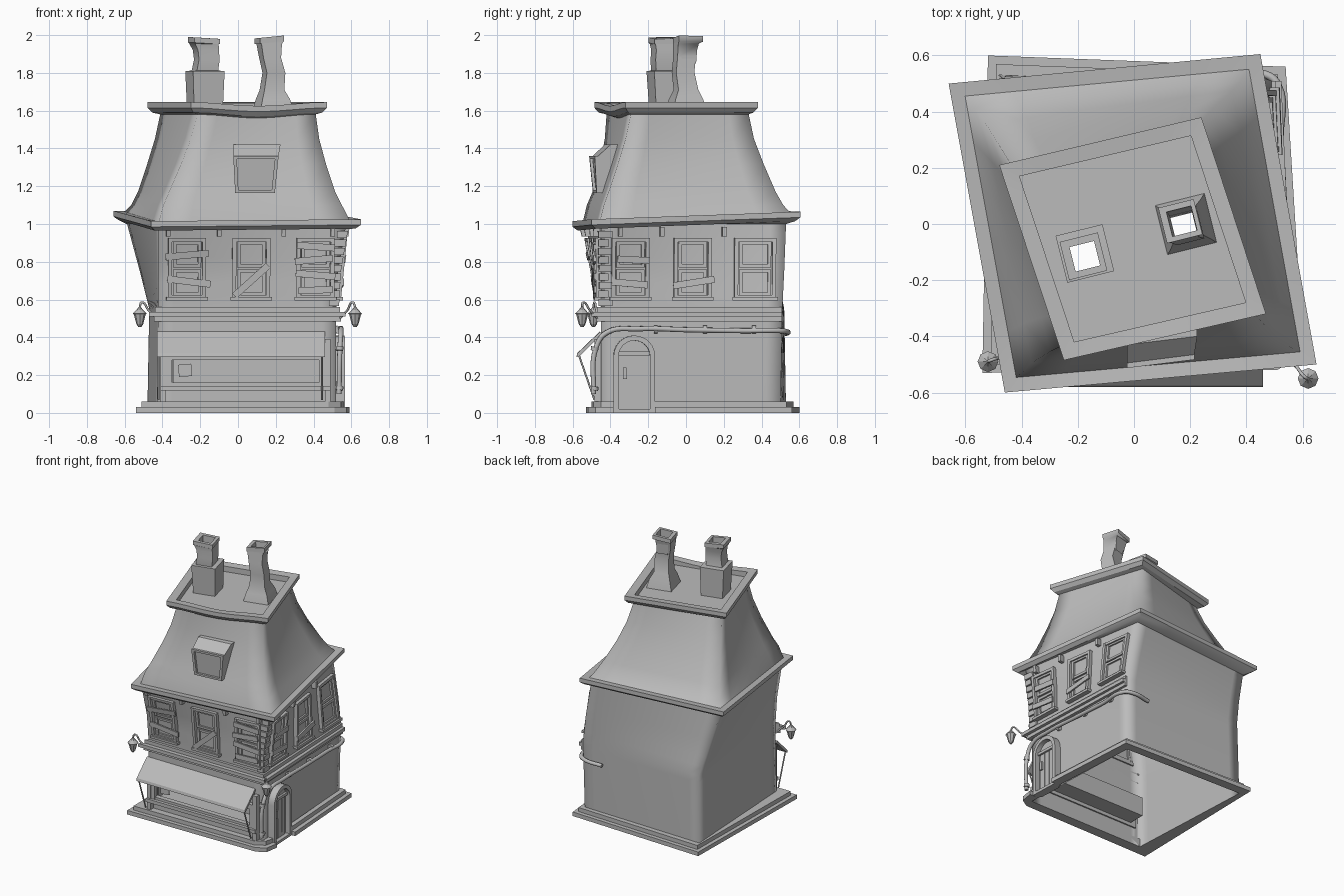
import bpy, bmesh, math
from mathutils import Vector, Matrix

if "Cube" in bpy.data.objects:
    bpy.data.objects.remove(bpy.data.objects["Cube"])

grey = bpy.data.materials.new("plain_grey")
grey.use_nodes = True
grey.diffuse_color = (0.5, 0.5, 0.5, 1)
grey.node_tree.nodes["Principled BSDF"].inputs["Base Color"].default_value = (0.5, 0.5, 0.5, 1)


def make(name, verts, faces, smooth=0, fix=False):
    me = bpy.data.meshes.new(name)
    me.from_pydata([tuple(v) for v in verts], [], faces)
    if fix:
        bm = bmesh.new()
        bm.from_mesh(me)
        bmesh.ops.recalc_face_normals(bm, faces=bm.faces)
        bm.to_mesh(me)
        bm.free()
    me.materials.append(grey)
    if smooth:
        me.shade_smooth()
        me.set_sharp_from_angle(angle=math.radians(smooth))
    ob = bpy.data.objects.new(name, me)
    bpy.context.collection.objects.link(ob)
    return ob


def loft(name, rings, smooth=0, cap=False, skip=None):
    """Skin between closed rings; skip() leaves out faces by their centre."""
    n = len(rings[0])
    verts = [Vector(p) for r in rings for p in r]
    faces = []
    for j in range(len(rings) - 1):
        for i in range(n):
            k = (i + 1) % n
            f = (j * n + i, j * n + k, (j + 1) * n + k, (j + 1) * n + i)
            if not (skip and skip(sum((verts[q] for q in f), Vector()) / 4)):
                faces.append(f)
    if cap:
        faces += [tuple(range(n))[::-1], tuple(range(len(verts) - n, len(verts)))]
    return make(name, verts, faces, smooth)


def ring(quad, z, n=1, sag=0):
    """Quad corners: back left, front left, front right, back right."""
    zs = z if isinstance(z, (list, tuple)) else [z] * 4
    c = [Vector((*p, h)) for p, h in zip(quad, zs)]
    pts = []
    for i in range(4):
        for s in range(n):
            p = c[i].lerp(c[(i + 1) % 4], s / n)
            if i == 1:
                p.z -= sag * math.sin(math.pi * s / n) ** 2
            pts.append(p)
    return pts


def inset(quad, d):
    m = [sum(p[a] for p in quad) / 4 for a in (0, 1)]
    s = 1 - d / 0.56
    return [(m[0] + (p[0] - m[0]) * s, m[1] + (p[1] - m[1]) * s) for p in quad]


def tube(name, pts, r, smooth=True):
    cu = bpy.data.curves.new(name, 'CURVE')
    cu.dimensions = '3D'
    cu.bevel_depth, cu.bevel_resolution, cu.use_fill_caps = r, 2, True
    cu.resolution_u = 6
    sp = cu.splines.new('BEZIER' if smooth else 'POLY')
    seq = sp.bezier_points if smooth else sp.points
    seq.add(len(pts) - 1)
    for b, p in zip(seq, pts):
        if smooth:
            b.co, b.handle_left_type, b.handle_right_type = p, 'AUTO', 'AUTO'
        else:
            b.co = (*p, 1)
    cu.materials.append(grey)
    ob = bpy.data.objects.new(name, cu)
    bpy.context.collection.objects.link(ob)


# Twisted walls, flaring under the eaves
foot = [(-.48, .53), (-.43, -.45), (.52, -.45), (.48, .5)]
waist = [(-.47, .52), (-.42, -.45), (.52, -.45), (.49, .51)]
chest = [(-.52, .48), (-.42, -.47), (.53, -.45), (.46, .52)]
crown = [(-.59, .44), (-.42, -.54), (.575, -.45), (.41, .53)]
levels = [(0, foot), (.55, waist), (.75, chest), (1.01, crown)]


def section(z):
    for (za, a), (zb, b) in zip(levels, levels[1:]):
        if z <= zb:
            break
    t = (z - za) / (zb - za)
    return [Vector(p).lerp(Vector(q), t) for p, q in zip(a, b)]


def on_wall(side, u, z, d=0):
    """Point on the front (u = x) or right (u = y) wall, d outwards."""
    q = section(z)
    a, b, k = (q[1], q[2], 0) if side == 'front' else (q[2], q[3], 1)
    p = a + (b - a) * ((u - a[k]) / (b[k] - a[k]))
    e = (b - a).normalized()
    return Vector((p.x + e.y * d, p.y - e.x * d, z))


def wall_box(name, side, u, z, w, h, d0, d1, roll=0):
    """Box centred at u, z that follows the leaning wall."""
    c, s = math.cos(math.radians(roll)), math.sin(math.radians(roll))
    rings = []
    for d in (d0, d1):
        rings.append([on_wall(side, u + a * w / 2 * c - b * h / 2 * s, z + a * w / 2 * s + b * h / 2 * c, d)
                      for a, b in ((-1, -1), (1, -1), (1, 1), (-1, 1))])
    return loft(name, rings, cap=True)


def wall_frame(name, side, u, z, w, h, t, d):
    for e in (-1, 1):
        wall_box(name + "_side", side, u + e * (w - t) / 2, z, t, h, -.01, d)
        wall_box(name + "_rail", side, u, z + e * (h - t) / 2, w, t, -.01, d * .9)


heights = [0, .15, .29, .42, .5, .55, .62, .69, .75, .82, .88, .95, 1.01]
shop = lambda c: c.y < -.4 and .15 < c.z < .29 and -.34 < c.x < .44
loft("walls", [ring(section(z), z, 12) for z in heights], 120, skip=shop)

# Shop front: recess, frame, sill, panel and awning
mouth = [on_wall('front', u, z, -.002) for u, z in ((-.341, .15), (.441, .15), (.441, .29), (-.341, .29))]
back = [p + Vector((0, .13, 0)) for p in mouth]
make("shop_recess", mouth + back, [(0, 4, 5, 1), (1, 5, 6, 2), (2, 6, 7, 3), (3, 7, 4, 0), (4, 7, 6, 5)])
wall_frame("shop_frame", 'front', .04, .22, .85, .19, .035, .03)
wall_box("shop_sill", 'front', .04, .13, .9, .025, 0, .05)
wall_box("shop_notice", 'front', -.28, .225, .07, .065, .005, .012, 5)
for u in (-.395, .475):
    wall_box("shop_pilaster", 'front', u, .22, .03, .34, 0, .035)
awning = []
for y, z in ((-.455, .43), (-.575, .315), (-.58, .295), (-.565, .3), (-.45, .412)):
    awning.append([(-.43, y, z + .002), (.46, y, z)])
loft("awning", [[r[e] for r in awning] for e in (1, 0)], cap=True)
for x in (-.42, .445):
    tube("awning_pole", [(x, -.565, .3), (x, -.485, .07)], .005, False)

# Stepped plinth, open at the door
for name, d, z0, z1 in (("plinth_lower", 0, 0, .03), ("plinth_upper", .03, .03, .06)):
    o = inset([(-.52, .6), (-.54, -.53), (.59, -.52), (.54, .56)], d)
    i = section(0)
    out = [(o[2][0] - .005, -.165), o[3], o[0], o[1], (o[2][0] - .08, o[2][1]), (o[2][0] - .015, o[2][1] + .04), (o[2][0], -.385)]
    inn = [(i[2].x, -.165), i[3], i[0], i[1], i[2], i[2], (i[2].x, -.385)]
    loft(name, [[(*a, z0), (*b, z0), (*b, z1), (*a, z1)] for a, b in zip(inn, out)][::-1], cap=True)

# Cornice between the storeys, on the front and right walls
for name, d, z0, z1 in (("cornice", .05, .51, .535), ("cornice_moulding", .025, .485, .515), ("cornice_cap", .02, .53, .56)):
    q = section(.52)
    inn = [q[1], q[2], q[3]]
    out = [(q[1].x - d, q[1].y - d), (q[2].x + d, q[2].y - d), (q[3].x + d * .7, q[3].y)]
    loft(name, [[(*a, z0), (*b, z0), (*b, z1), (*a, z1)] for a, b in zip(inn, out)], cap=True)

# Windows with sashes, sills and nailed boards (u, z, length, roll)
windows = [
    ('front', -.27, .2, [(-.27, .835, .23, 5), (-.26, .695, .23, -7)]),
    ('front', .07, .2, [(.07, .7, .24, 42)]),
    ('front', .41, .2, [(.41, .88, .2, -4), (.4, .81, .2, 5), (.41, .73, .21, -5), (.41, .65, .18, 2)]),
    ('right', -.295, .2, [(-.28, .81, .17, -3), (-.3, .685, .19, -5)]),
    ('right', .035, .2, [(.04, .69, .22, 9)]),
    ('right', .365, .22, [])]
for side, u, w, boards in windows:
    wall_frame("window_frame", side, u, .765, w, .32, .02, .025)
    for z in (.69, .84):
        wall_frame("window_sash", side, u, z, w - .05, .14, .018, .013)
    wall_box("window_sill", side, u, .605, w + .02, .018, 0, .035)
    for bu, bz, length, roll in boards:
        wall_box("window_board", side, bu, bz, length, .036, .026, .038, roll)

# Corner stones on the front right edge
for k in range(9):
    z, long = .585 + k * .045, k % 2
    q = section(z)[2]
    wall_box("corner_stone_front", 'front', q.x - .015 - .01 * long, z, .05 + .02 * long, .036, -.01, .014)
    wall_box("corner_stone_right", 'right', q.y + .015 + .01 * (1 - long), z, .07 - .02 * long, .036, -.01, .014)

# Arched door
def arch(r, base):
    top = [(math.cos(math.pi * a / 12) * r, .3 + math.sin(math.pi * a / 12) * r) for a in range(13)]
    return [(r, base)] + top + [(-r, base)]


def arch_ring(r, d):
    return [on_wall('right', -.275 + u, z, d) for u, z in arch(r, 0)]


loft("door_leaf", [arch_ring(.09, -.01), arch_ring(.09, .015)], cap=True)
a = [arch_ring(r, d) for r, d in ((.11, 0), (.11, .05), (.083, .05), (.083, 0))]
loft("door_frame", [[r[i] for r in a] for i in range(15)], 35, cap=True)
wall_box("door_transom", 'right', -.275, .315, .17, .02, 0, .03)
for u in (-.32, -.275, -.23):
    wall_box("door_plank", 'right', u, .155, .039, .29, .01, .022)
wall_box("door_handle", 'right', -.325, .21, .02, .06, .02, .035)
wall_box("door_step", 'right', -.275, .01, .2, .02, 0, .05)

# Eaves and mansard roof
eave = [(-.66, .5), (-.46, -.6), (.65, -.5), (.45, .605)]
top = [1.07, 1.015, 1.025, 1.065]
low = [z - .05 for z in top]
loft("eaves", [ring(crown, 1.0, 4), ring(inset(eave, .025), low, 4), ring(eave, [z + .02 for z in low], 4),
               ring(eave, top, 4), ring(inset(eave, .05), [z - .005 for z in top], 4)], 25)
curb = [(-.41, .16), (-.21, -.42), (.41, -.29), (.2, .33)]
loft("roof", [ring(inset(eave, .05), [z - .005 for z in top], 6),
              ring([(-.565, .41), (-.395, -.525), (.55, -.435), (.385, .515)], 1.1, 6),
              ring([(-.53, .36), (-.365, -.495), (.515, -.41), (.35, .475)], 1.17, 6),
              ring([(-.48, .28), (-.3, -.455), (.465, -.36), (.28, .41)], 1.32, 6),
              ring([(-.44, .215), (-.25, -.43), (.43, -.32), (.235, .36)], 1.45, 6),
              ring(curb, 1.59, 6, .02)], 120)

# Flat roof top with a raised rim
rim = [(-.48, .21), (-.25, -.485), (.47, -.32), (.24, .38)]
inner = inset(rim, .085)
loft("roof_rim", [ring(curb, 1.58, 8, .02), ring(inset(rim, .03), 1.59, 8, .02), ring(rim, 1.615, 8, .02), ring(rim, 1.645, 8, .02),
                  ring(inner, 1.64, 8, .02), ring(inner, 1.6, 8)], 25)


def square(x, y, z, r, tilt=0):
    pts = []
    for a in (135, 225, 315, 405):
        t = math.radians(a + 14)
        dx, dy = r * 1.414 * math.cos(t), r * 1.414 * math.sin(t)
        pts.append((x + dx, y + dy, z + tilt * dx))
    return pts


# Crooked hollow chimneys
left = [(-.175, -.1, 1.6, .078), (-.175, -.105, 1.81, .086), (-.175, -.115, 1.812, .058), (-.165, -.12, 1.87, .056),
        (-.17, -.115, 1.92, .057), (-.18, -.115, 1.955, .064), (-.18, -.115, 1.957, .07, -.06), (-.18, -.115, 1.985, .07, -.06),
        (-.175, -.115, 1.985, .045, -.06), (-.175, -.115, 1.85, .045)]
right = [(.185, .0, 1.6, .09), (.185, .0, 1.66, .075), (.18, -.0, 1.71, .054), (.19, -.015, 1.8, .05), (.17, -.01, 1.88, .048),
         (.165, .0, 1.955, .056), (.165, .01, 1.96, .065, .1), (.165, .01, 1.99, .065, .1), (.17, .01, 1.99, .045, .1),
         (.175, .005, 1.85, .04)]
loft("chimney_left", [square(*r) for r in left], 25)
loft("chimney_right", [square(*r) for r in right], 50)

bm = bmesh.new()
for loop in (ring(inner, 1.6, 8), square(*left[0]), square(*right[0])):
    vs = [bm.verts.new(p) for p in loop]
    for i, v in enumerate(vs):
        bm.edges.new((v, vs[(i + 1) % len(vs)]))
bmesh.ops.triangle_fill(bm, use_beauty=True, edges=bm.edges[:], normal=(0, 0, 1))
deck = make("roof_deck", [], [])
bm.to_mesh(deck.data)
bm.free()

# Dormer window
face = [Vector(p) for p in ((-.015, -.475, 1.165), (.195, -.455, 1.165), (.215, -.465, 1.36), (-.025, -.495, 1.36))]
crest = [Vector((.225, -.4, 1.42)), Vector((-.025, -.43, 1.42))]
rear = [p + Vector((0, .2, 0)) for p in face + crest]
make("dormer", face + crest + rear, [(0, 1, 2, 3), (3, 2, 4, 5), (5, 4, 10, 11), (0, 3, 5, 11, 9, 6), (1, 7, 8, 10, 4, 2), (0, 6, 7, 1)], fix=True)
mid = sum(face, Vector()) / 4
f = [[mid + (p - mid) * s + Vector((0, d, 0)) for p in face] for s, d in ((1, 0), (1, -.018), (.84, -.018), (.84, -.002))]
loft("dormer_frame", f)

# Drainpipe with collars
tube("drainpipe", [(.535, -.49, .1), (.54, -.475, .35), (.545, -.42, .425), (.545, -.25, .445), (.535, 0, .44), (.52, .3, .435),
                   (.51, .5, .435), (.46, .535, .43), (.32, .53, .42)], .014)
for y in (-.16, .1, .36):
    x = on_wall('right', y, .44, .018).x
    tube("pipe_collar", [(x, y - .01, .441), (x, y + .01, .441)], .021, False)
for z in (.12, .33):
    tube("pipe_collar", [(.537, -.485, z), (.538, -.482, z + .02)], .021, False)

# Hanging lanterns on curled arms
for x, y, x0, y0 in ((-.52, -.49, -.43, -.46), (.62, -.55, .54, -.47)):
    prof = [(.455, .008), (.47, .018), (.52, .031), (.525, .037), (.545, .018), (.56, .006)]
    loft("lantern", [[(x + r * math.cos(k * math.pi / 4), y + r * math.sin(k * math.pi / 4), z) for k in range(8)] for z, r in prof], cap=True)
    tube("lantern_arm", [(x0, y0, .5), ((x + x0) / 2, (y + y0) / 2, .545), (x * .98, y * .99, .585), (x, y, .56)], .006)

# Small brackets under the eaves
for side, us in (('front', (-.37, -.1, .24, .5)), ('right', (-.35, -.13, .2))):
    for u in us:
        wall_box("eaves_bracket", side, u, .96, .022, .05, 0, .035)
